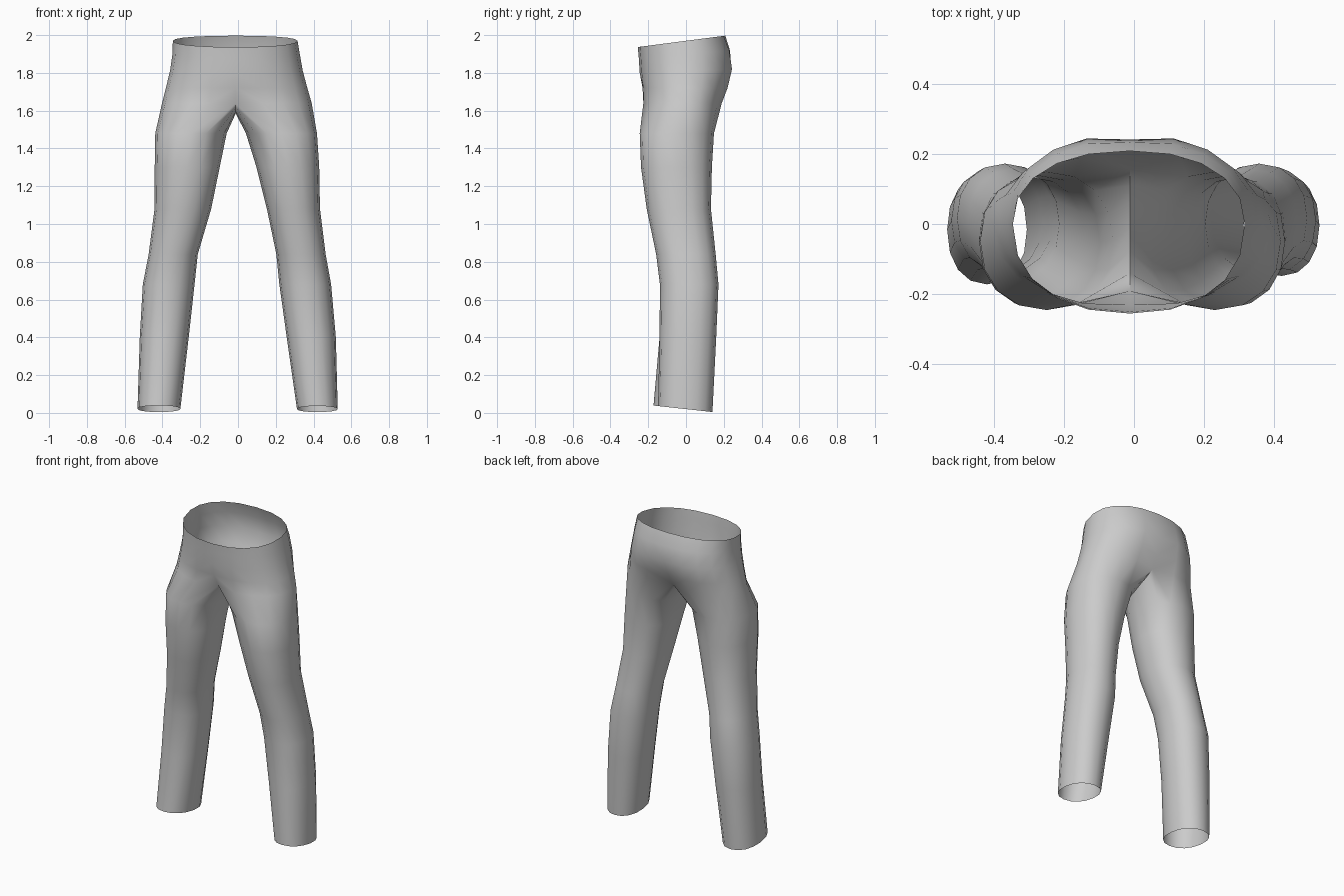
import bpy
import bmesh
from math import cos, sin, pi, exp, radians

cube = bpy.data.objects.get("Cube")
if cube:
    bpy.data.objects.remove(cube, do_unlink=True)

MID = -0.012          # centre seam
CHAIN = 10            # steps from front seam round the hip to back seam
SIDES = 16            # points round a leg

# Hip rings: height, right edge, left edge, front, back, seam dip front, seam dip back, tilt
HIPS = [
    (1.97, -0.345, 0.315, -0.255, 0.208, 0, 0, 0.13),
    (1.90, -0.347, 0.327, -0.25, 0.24, 0, 0.03, 0.08),
    (1.81, -0.36, 0.343, -0.245, 0.256, 0, 0.06, 0.04),
    (1.72, -0.382, 0.367, -0.237, 0.232, 0.03, 0.14, 0),
    (1.64, -0.402, 0.39, -0.238, 0.2, 0.2, 0.22, 0),
]

# Crotch seam from back to front: depth, height
SEAM = [(0.11, 1.615), (0.06, 1.595), (-0.01, 1.585), (-0.08, 1.595), (-0.14, 1.615)]

# Leg rings: height, right inner/outer, left inner/outer, front, back
LEGS = [
    (1.48, -0.06, -0.438, 0.042, 0.418, -0.245, 0.148),
    (1.3, -0.097, -0.441, 0.098, 0.43, -0.238, 0.137),
    (1.08, -0.142, -0.442, 0.153, 0.434, -0.208, 0.132),
    (0.84, -0.213, -0.473, 0.203, 0.464, -0.158, 0.157),
    (0.68, -0.23, -0.504, 0.219, 0.493, -0.138, 0.172),
    (0.4, -0.261, -0.52, 0.258, 0.518, -0.14, 0.16),
    (0.02, -0.305, -0.532, 0.312, 0.528, -0.16, 0.14),
]


def rounded(angle, power):
    """Point on a slightly squared unit circle."""
    def bend(v):
        return abs(v) ** (2 / power) * (1 if v > 0 else -1)
    return bend(cos(angle)), bend(sin(angle))


def hip_ring(row, left):
    z, right_x, left_x, front, back, dip_f, dip_b, tilt = row
    edge = left_x if left else right_x
    points = []
    for i in range(CHAIN + 1):
        u, v = rounded(-pi / 2 + pi * i / CHAIN, 2.25)
        u = 0 if i in (0, CHAIN) else u
        x = MID + (edge - MID) * u
        reach, dip = (back, dip_b) if v > 0 else (-front, dip_f)
        y = v * reach * (1 - dip * exp(-((x - MID) / 0.08) ** 2))
        points.append((x, y, z + tilt * y))
    return points


def leg_ring(row, left):
    z, r_in, r_out, l_in, l_out, front, back = row
    inner, outer = (l_in, l_out) if left else (r_in, r_out)
    hem = z < 0.1
    if hem:
        front += 0.012 if left else -0.012
    points = []
    for i in range(SIDES):
        u, v = rounded(2 * pi * (i - 5) / SIDES, 2.2)
        x = (inner + outer) / 2 + (outer - inner) / 2 * u
        y = (front + back) / 2 + (back - front) / 2 * v
        points.append((x, y, z - (0.11 * y if hem else 0)))
    return points


bm = bmesh.new()


def bridge(upper, lower, closed):
    count = len(upper)
    for i in range(count if closed else count - 1):
        j = (i + 1) % count
        bm.faces.new((upper[i], lower[i], lower[j], upper[j]))


# Each half: open hip strips, then closed leg tubes starting at the crotch seam
for left in (False, True):
    hips = [[bm.verts.new(p) for p in hip_ring(r, left)] for r in HIPS]
    legs = [[bm.verts.new(p) for p in leg_ring(r, left)] for r in LEGS]
    seam = [bm.verts.new((MID, y, z)) for y, z in SEAM]
    for a, b in zip(hips, hips[1:]):
        bridge(a, b, False)
    tubes = [hips[-1] + seam] + legs
    for a, b in zip(tubes, tubes[1:]):
        bridge(a, b, True)

# Sew the halves together along the seam
bmesh.ops.remove_doubles(bm, verts=bm.verts[:], dist=0.0005)
bmesh.ops.recalc_face_normals(bm, faces=bm.faces[:])
bm.normal_update()
hip_face = max(bm.faces, key=lambda f: f.calc_center_median().x)
if hip_face.normal.x < 0:
    bmesh.ops.reverse_faces(bm, faces=bm.faces[:])

mesh = bpy.data.meshes.new("trousers")
bm.to_mesh(mesh)
bm.free()
trousers = bpy.data.objects.new("trousers", mesh)
bpy.context.collection.objects.link(trousers)

# Plain light grey cloth
cloth = bpy.data.materials.new("light grey cloth")
cloth.use_nodes = True
grey = (0.6, 0.6, 0.6, 1)
cloth.diffuse_color = grey
cloth.node_tree.nodes["Principled BSDF"].inputs["Base Color"].default_value = grey
mesh.materials.append(cloth)

bpy.context.view_layer.objects.active = trousers
trousers.select_set(True)
bpy.ops.object.shade_smooth_by_angle(angle=radians(60))
